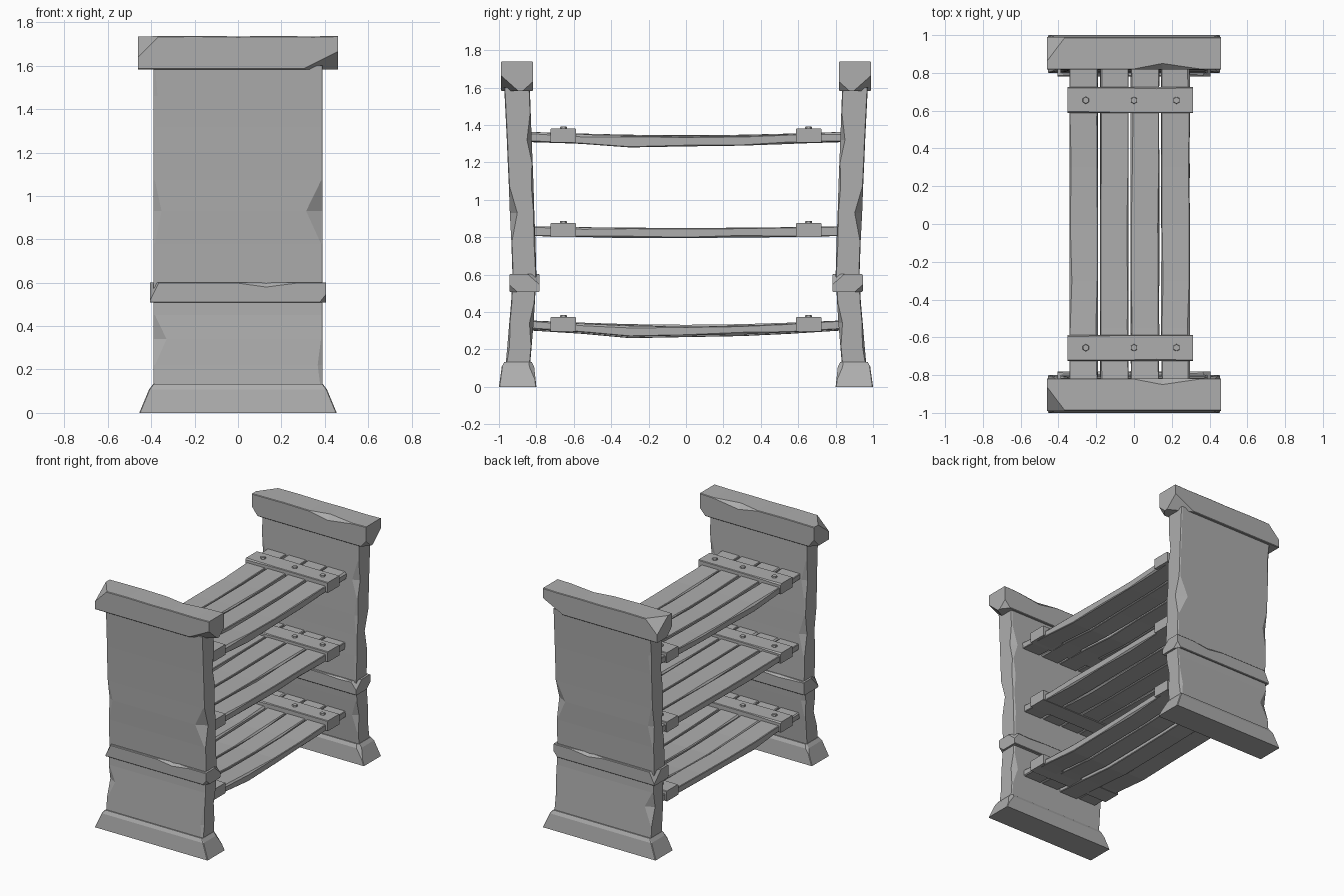
import bpy, bmesh, random
from math import sin, pi
from mathutils import Vector

random.seed(4)
cube = bpy.data.objects.get("Cube")
if cube:
    bpy.data.objects.remove(cube, do_unlink=True)

GREY = (0.42, 0.42, 0.42, 1)
stone = bpy.data.materials.new("plain grey")
stone.use_nodes = True
stone.diffuse_color = GREY
stone.node_tree.nodes["Principled BSDF"].inputs["Base Color"].default_value = GREY


def place(axis, t, u, v):
    return {"x": (t, u, v), "y": (u, t, v), "z": (u, v, t)}[axis]


def loft(bm, axis, sections, ratio=1.0):
    """Rectangular sections (t, u0, u1, v0, v1, {corner: chamfer}) joined in a row.
    Corners: 0 = u0 v0, 1 = u1 v0, 2 = u1 v1, 3 = u0 v1."""
    rings = []
    for t, u0, u1, v0, v1, worn in sections:
        c = [worn.get(i, 0.004) for i in range(4)]
        r = [x * ratio for x in c]
        pts = [(u0, v0 + c[0]), (u0 + r[0], v0), (u1 - r[1], v0), (u1, v0 + c[1]),
               (u1, v1 - c[2]), (u1 - r[2], v1), (u0 + r[3], v1), (u0, v1 - c[3])]
        rings.append([bm.verts.new(place(axis, t, *p)) for p in pts])
    for a, b in zip(rings, rings[1:]):
        for i in range(8):
            j = (i + 1) % 8
            bm.faces.new((a[i], a[j], b[j], b[i]))
    bm.faces.new(rings[0])
    bm.faces.new(rings[-1])
    bmesh.ops.recalc_face_normals(bm, faces=bm.faces)


def chip(bm, point, normal):
    """Slice a corner off and close the cut."""
    cut = bmesh.ops.bisect_plane(bm, geom=bm.verts[:] + bm.edges[:] + bm.faces[:],
                                 plane_co=Vector(point), plane_no=Vector(normal).normalized(),
                                 clear_outer=True)
    edges = [e for e in cut["geom_cut"] if isinstance(e, bmesh.types.BMEdge)]
    if edges:
        bmesh.ops.holes_fill(bm, edges=edges, sides=0)


def finish(bm, name, mirrored=False):
    bmesh.ops.recalc_face_normals(bm, faces=bm.faces)
    mesh = bpy.data.meshes.new(name)
    bm.to_mesh(mesh)
    bm.free()
    mesh.materials.append(stone)
    ob = bpy.data.objects.new(name, mesh)
    bpy.context.collection.objects.link(ob)
    if mirrored:
        mod = ob.modifiers.new("Mirror", "MIRROR")
        mod.use_axis = (False, True, False)
        mod.use_mirror_merge = False
    return ob


# End walls: leaning slabs with worn edges
walls = [(0.10, -0.966, -0.835, {}), (0.22, -0.955, -0.825, {1: 0.012}),
         (0.34, -0.945, -0.815, {0: 0.032, 2: 0.022}), (0.45, -0.935, -0.808, {3: 0.015}),
         (0.60, -0.928, -0.80, {}), (0.78, -0.934, -0.805, {2: 0.008}),
         (0.93, -0.942, -0.811, {1: 0.04, 0: 0.02, 3: 0.025}), (1.07, -0.947, -0.815, {2: 0.012}),
         (1.20, -0.953, -0.82, {3: 0.008}), (1.32, -0.958, -0.825, {2: 0.025, 3: 0.02}),
         (1.46, -0.965, -0.83, {0: 0.01}), (1.60, -0.972, -0.835, {})]
bm = bmesh.new()
loft(bm, "z", [(z, -0.39, 0.39, y0, y1, w) for z, y0, y1, w in walls], ratio=1.9)
finish(bm, "end_wall", True)

# Flared foot of each wall
bm = bmesh.new()
loft(bm, "z", [(0, -0.455, 0.455, -1.0, -0.80, {}),
               (0.108, -0.41, 0.41, -0.985, -0.812, {}),
               (0.132, -0.392, 0.392, -0.972, -0.825, {})])
chip(bm, (0.405, -0.825, 0.10), (1, 0.9, 0.8))
chip(bm, (-0.41, -0.82, 0.10), (-1, 0.9, 0.9))
finish(bm, "wall_foot", True)

# Band around each wall
bm = bmesh.new()
loft(bm, "x", [(x, -0.945, -0.782, 0.508, 0.602, w) for x, w in
               ((-0.405, {}), (-0.2, {2: 0.015}), (0.0, {}), (0.13, {3: 0.022}),
                (0.27, {2: 0.012}), (0.405, {}))])
chip(bm, (-0.385, -0.935, 0.57), (-1, -0.5, 0.5))
chip(bm, (0.39, -0.80, 0.58), (1, 0.7, 0.8))
chip(bm, (0.395, -0.93, 0.52), (1, -0.7, -0.8))
finish(bm, "wall_band", True)

# Heavy cap on each wall
bm = bmesh.new()
loft(bm, "x", [(x, -0.99, -0.817, 1.582, top, w) for x, top, w in
               ((-0.46, 1.735, {}), (-0.2, 1.738, {}), (0.0, 1.735, {}),
                (0.15, 1.737, {2: 0.033}), (0.35, 1.735, {}), (0.46, 1.738, {}))])
chip(bm, (-0.41, -0.99, 1.69), (-1, -0.75, 1))
chip(bm, (0.46, -0.99, 1.665), (0.45, -0.8, -0.9))
chip(bm, (0.45, -0.83, 1.61), (1, 0.8, -0.9))
chip(bm, (-0.445, -0.83, 1.61), (-1, 0.8, -0.8))
finish(bm, "wall_cap", True)


# Shelves: four sagging planks, two cleats, three nails per cleat
def shelf(label, top, sag):
    for n in range(4):
        left = -0.342 + n * 0.162
        right = left + 0.152
        drop = sag * random.uniform(0.7, 1.3)
        thick = random.uniform(0.045, 0.055)
        rows = []
        for y in (-0.84, -0.55, -0.3, 0.0, 0.3, 0.55, 0.84):
            bend = drop * sin(pi * (y + 0.84) / 1.68)
            belly = sag * 0.4 if y == -0.3 else 0
            worn = {random.randrange(4): random.uniform(0.004, 0.014)}
            nudge = random.uniform(-0.004, 0.004)
            rows.append((y, left + max(nudge, 0), right + min(nudge, 0),
                         top - bend - thick - belly, top - bend, worn))
        bm = bmesh.new()
        loft(bm, "y", rows)
        finish(bm, f"{label}_plank_{n + 1}")

    bm = bmesh.new()
    loft(bm, "x", [(x, -0.725, -0.587, top - 0.058, top + 0.018, w) for x, w in
                   ((-0.352, {2: 0.01}), (-0.1, {}), (0.12, {3: 0.009}), (0.312, {}))])
    finish(bm, f"{label}_cleat", True)

    for n, x in enumerate((-0.255, 0.0, 0.225)):
        bpy.ops.mesh.primitive_cone_add(vertices=6, radius1=0.023, radius2=0.017, depth=0.03,
                                        location=(0, 0, 0))
        nail = bpy.context.object
        nail.name = f"{label}_nail_{n + 1}"
        nail.data.materials.append(stone)
        for v in nail.data.vertices:
            v.co += Vector((x, -0.655, top + 0.014))
        mod = nail.modifiers.new("Mirror", "MIRROR")
        mod.use_axis = (False, True, False)


shelf("lower_shelf", 0.355, 0.028)
shelf("middle_shelf", 0.858, 0.008)
shelf("upper_shelf", 1.363, 0.024)
